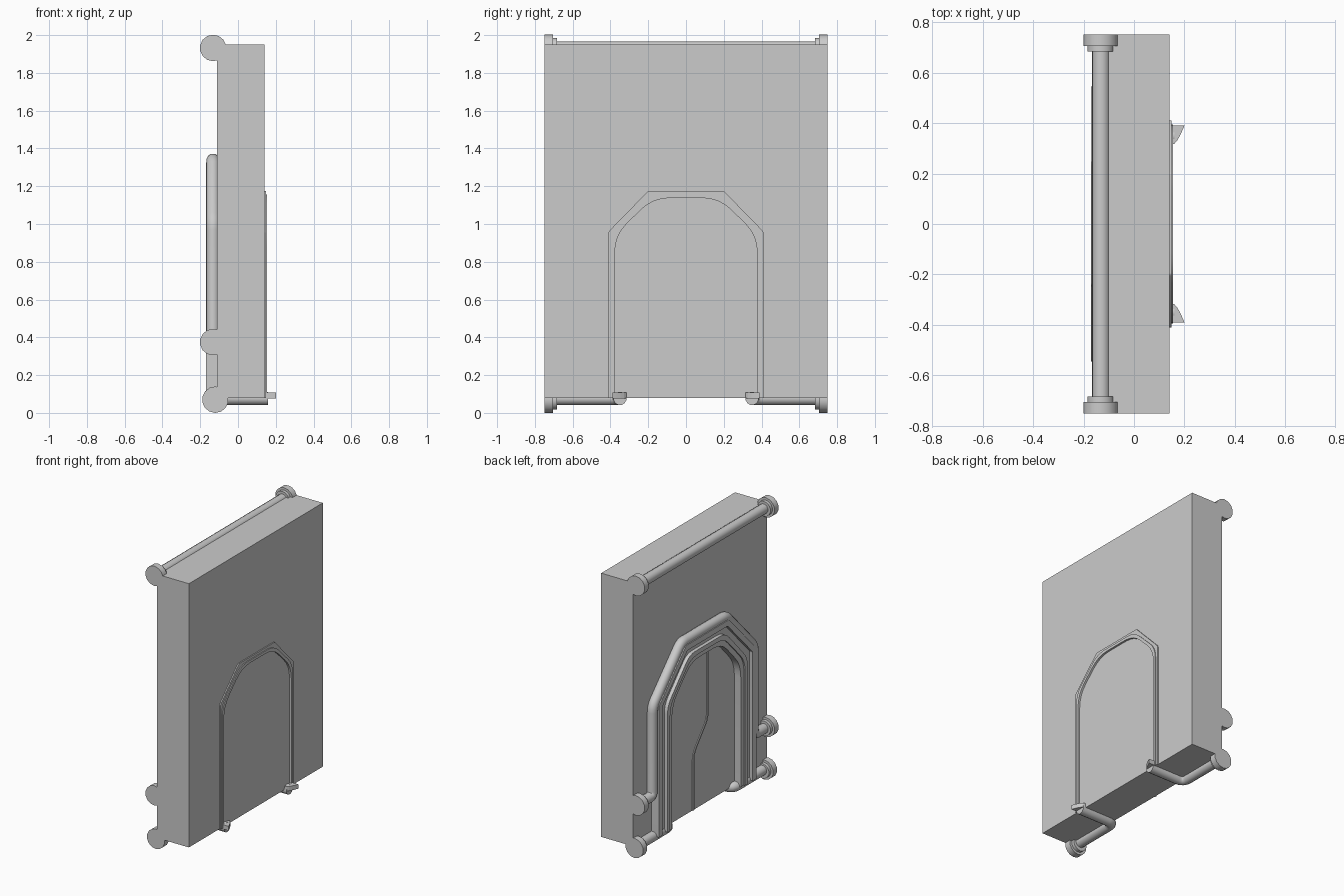
import bpy, bmesh, math
from mathutils import Vector

if "Cube" in bpy.data.objects:
    bpy.data.objects.remove(bpy.data.objects["Cube"])


def finish(bm, name, smooth=False):
    bmesh.ops.recalc_face_normals(bm, faces=bm.faces)
    me = bpy.data.meshes.new(name)
    bm.to_mesh(me)
    bm.free()
    ob = bpy.data.objects.new(name, me)
    bpy.context.collection.objects.link(ob)
    if smooth:
        bpy.ops.object.select_all(action='DESELECT')
        bpy.context.view_layer.objects.active = ob
        ob.select_set(True)
        bpy.ops.object.shade_smooth_by_angle(angle=math.radians(35))
    return ob


def box(name, x0, x1, y0, y1, z0, z1):
    bm = bmesh.new()
    bmesh.ops.create_cube(bm, size=1)
    for v in bm.verts:
        v.co = ((x0 + x1) / 2 + v.co.x * (x1 - x0),
                (y0 + y1) / 2 + v.co.y * (y1 - y0),
                (z0 + z1) / 2 + v.co.z * (z1 - z0))
    return finish(bm, name)


def sweep(name, path, r, normal, n=12):
    """Round tube along a planar path with mitred corners."""
    bm = bmesh.new()
    pts, N = [Vector(p) for p in path], Vector(normal)
    rings = []
    for i, p in enumerate(pts):
        a = (p - pts[i - 1]).normalized() if i else None
        b = (pts[i + 1] - p).normalized() if i < len(pts) - 1 else None
        a, b = a or b, b or a
        side = (a + b).normalized().cross(N)
        miter = side / max(0.5, side.dot(a.cross(N)))
        rings.append([bm.verts.new(p + r * (math.cos(t) * miter + math.sin(t) * N))
                      for t in (2 * math.pi * (k + .5) / n for k in range(n))])
    for A, B in zip(rings, rings[1:]):
        for k in range(n):
            j = (k + 1) % n
            bm.faces.new((A[k], A[j], B[j], B[k]))
    bm.faces.new(rings[0])
    bm.faces.new(rings[-1])
    return finish(bm, name, True)


def rounded(pts, soft, steps=4):
    """Round the inner corners of an open 2D path."""
    pts = [Vector(p) for p in pts]
    out = [pts[0]]
    for a, p, b in zip(pts, pts[1:], pts[2:]):
        s = p + (a - p).normalized() * soft
        e = p + (b - p).normalized() * soft
        for k in range(steps + 1):
            t = k / steps
            out.append(s * (1 - t) ** 2 + p * 2 * t * (1 - t) + e * t * t)
    return out + [pts[-1]]


def arch(half, shoulder, top_half, top, soft=0.008, base=0.08):
    return rounded([(half, base), (half, shoulder), (top_half, top),
                    (-top_half, top), (-half, shoulder), (-half, base)], soft)


def arch_ring(name, outer, inner, x0, x1):
    bm = bmesh.new()
    rows = [[bm.verts.new((x, p[0], p[1])) for p in prof]
            for prof, x in ((outer, x0), (outer, x1), (inner, x1), (inner, x0))]
    for i in range(4):
        A, B = rows[i], rows[(i + 1) % 4]
        for k in range(len(A) - 1):
            bm.faces.new((A[k], A[k + 1], B[k + 1], B[k]))
    for k in (0, -1):
        bm.faces.new([row[k] for row in rows])
    return finish(bm, name, True)


# Wall slab
box("wall_slab", -0.11, 0.14, -0.75, 0.75, 0.08, 1.95)

# Pipe end flanges: big disc, then a smaller collar
for label, x, z in (("top", -0.132, 1.932), ("middle", -0.132, 0.375), ("bottom", -0.12, 0.07)):
    for s in (-1, 1):
        sweep(label + "_flange", [(x, s * 0.75, z), (x, s * 0.705, z)], 0.07, (0, 0, 1), 14)
        sweep(label + "_collar", [(x, s * 0.705, z), (x, s * 0.683, z)], 0.053, (0, 0, 1), 14)

# Top pipe
sweep("top_pipe", [(-0.13, -0.74, 1.932), (-0.13, 0.74, 1.932)], 0.035, (0, 0, 1))

# Pipe that rises from the middle flanges and arches over the door
half = rounded([(0.74, 0.375), (0.565, 0.375), (0.565, 1.01), (0.25, 1.338), (0, 1.338)], 0.04)
path = half + [Vector((-p.x, p.y)) for p in reversed(half[:-1])]
sweep("arch_pipe", [(-0.132, p.x, p.y) for p in path], 0.035, (1, 0, 0))

# Bottom pipes: turn under the slab and run through to the other face
for s in (-1, 1):
    low = rounded([(-0.12, 0.74), (-0.12, 0.35), (0.16, 0.35)], 0.05)
    sweep("bottom_pipe", [(p.x, s * p.y, 0.076) for p in low], 0.035, (0, 0, 1))

# Layered door surround
edge_in = arch(0.505, 0.995, 0.225, 1.285)
lip_out = arch(0.45, 0.975, 0.20, 1.245, 0.06)
opening = arch(0.385, 0.95, 0.17, 1.18, 0.09)
arch_ring("surround_edge", arch(0.545, 1.01, 0.24, 1.325), edge_in, -0.17, -0.10)
arch_ring("surround_groove", edge_in, lip_out, -0.145, -0.10)
lip_mid = arch(0.42, 0.965, 0.185, 1.213, 0.075)
arch_ring("surround_lip", lip_out, lip_mid, -0.17, -0.10)
arch_ring("surround_inner_lip", lip_mid, opening, -0.16, -0.10)

# Door seam: a narrow stepped strip
bm = bmesh.new()
seam = rounded([(-0.08, 1.18), (-0.08, 0.67), (0.08, 0.48), (0.08, 0.08)], 0.05)
rows = [[bm.verts.new((x, p.x + d, p.y)) for p in seam]
        for x, d in ((-0.105, -0.008), (-0.116, -0.008), (-0.116, 0.008), (-0.105, 0.008))]
for i in range(4):
    A, B = rows[i], rows[(i + 1) % 4]
    for k in range(len(seam) - 1):
        bm.faces.new((A[k], A[k + 1], B[k + 1], B[k]))
for k in (0, -1):
    bm.faces.new([row[k] for row in rows])
finish(bm, "door_seam")

# Thin two-step trim on the opposite face
trim_mid = arch(0.395, 0.95, 0.185, 1.157, 0.07)
arch_ring("rear_trim_outer", arch(0.41, 0.96, 0.20, 1.175), trim_mid, 0.13, 0.148)
arch_ring("rear_trim_inner", trim_mid, arch(0.377, 0.94, 0.175, 1.138, 0.09), 0.13, 0.154)

# Curved fins at the foot of the trim
for s in (-1, 1):
    bm = bmesh.new()
    prof = [(0.145, 0.39), (0.20, 0.39)]
    for k in range(1, 6):
        t = k / 5
        prof.append((0.20 - 0.05 * t, 0.39 - 0.075 * math.sin(t * math.pi / 2)))
    prof.append((0.145, 0.315))
    f = bm.faces.new([bm.verts.new((x, s * y, 0.077)) for x, y in prof])
    ext = bmesh.ops.extrude_face_region(bm, geom=[f])
    for v in ext["geom"]:
        if isinstance(v, bmesh.types.BMVert):
            v.co.z = 0.108
    finish(bm, "trim_fin")
